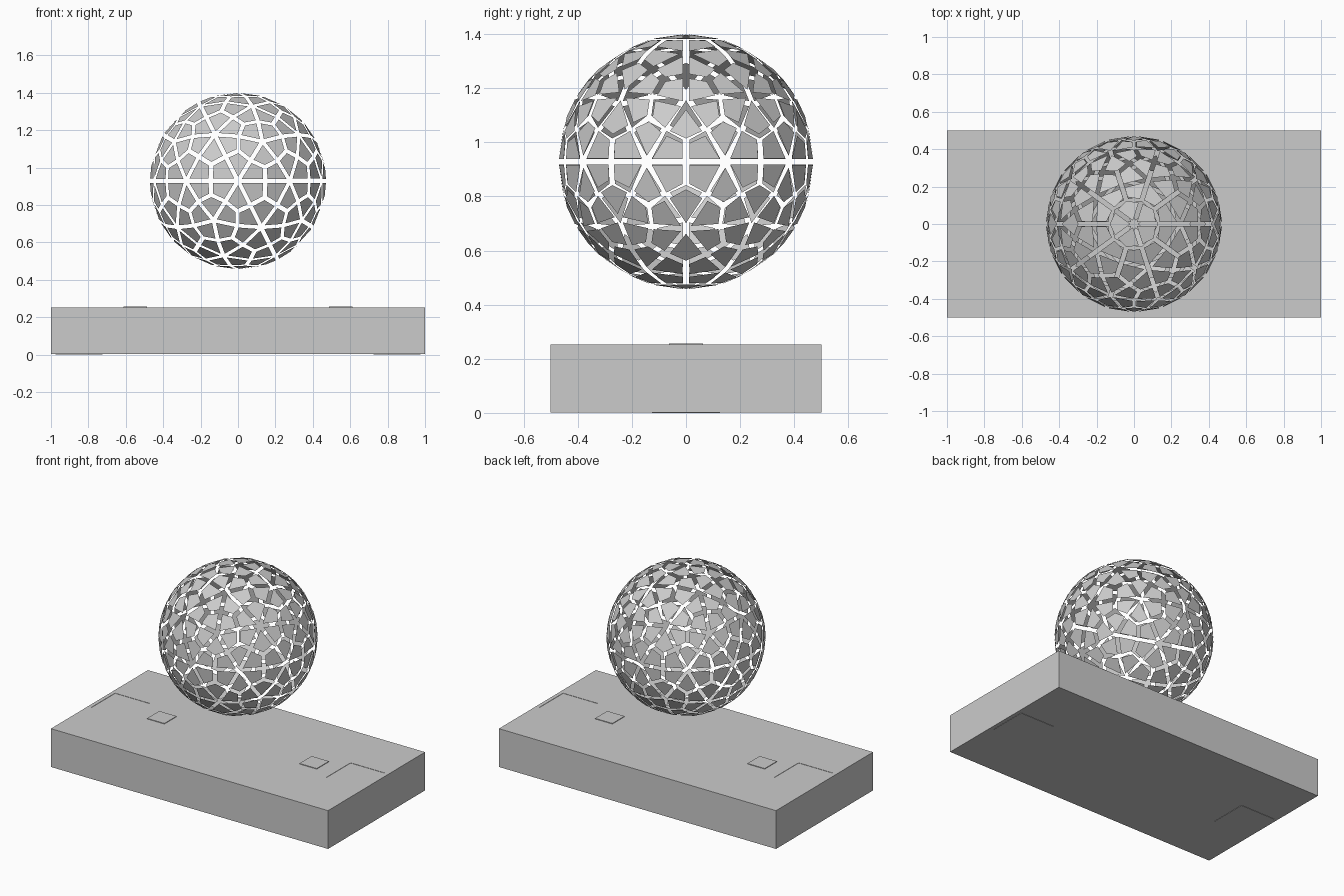
import bpy, bmesh
from mathutils import Vector

if "Cube" in bpy.data.objects:
    bpy.data.objects.remove(bpy.data.objects["Cube"])

RADIUS = 0.473
CENTRE = Vector((0, 0, 0.928))
PANEL_SCALE = 0.78

grey = bpy.data.materials.new("light_grey")
grey.diffuse_color = (0.6, 0.6, 0.6, 1)
grey.use_nodes = True
grey.node_tree.nodes["Principled BSDF"].inputs["Base Color"].default_value = grey.diffuse_color


def add_object(name, bm):
    mesh = bpy.data.meshes.new(name)
    bm.to_mesh(mesh)
    bm.free()
    mesh.materials.append(grey)
    obj = bpy.data.objects.new(name, mesh)
    bpy.context.collection.objects.link(obj)
    return obj


def box(name, x, y, z):
    """Box from (min, max) pairs on each axis."""
    bm = bmesh.new()
    bmesh.ops.create_cube(bm, size=1)
    for v in bm.verts:
        v.co = Vector([(lo + hi) / 2 + c * (hi - lo)
                       for c, (lo, hi) in zip(v.co, (x, y, z))])
    return add_object(name, bm)


# Slab base
base = box("base", (-1, 1), (-0.5, 0.5), (0.002, 0.252))

for side, cx in (("left", -0.85), ("right", 0.85)):
    # Shallow square recess in the top, matching foot pad underneath
    span = (cx - 0.125, cx + 0.125)
    cutter = box(side + "_recess_cutter", span, (-0.125, 0.125), (0.25, 0.3))
    cutter.hide_render = True
    cutter.hide_viewport = True
    cut = base.modifiers.new(side + "_recess", 'BOOLEAN')
    cut.operation = 'DIFFERENCE'
    cut.solver = 'EXACT'
    cut.object = cutter
    box(side + "_foot_pad", span, (-0.125, 0.125), (0, 0.004))

for side, cx in (("left", -0.55), ("right", 0.55)):
    # Small raised square plate
    box(side + "_top_plate", (cx - 0.0625, cx + 0.0625),
        (-0.0625, 0.0625), (0.248, 0.256))

# Floating globe: every triangle of a geodesic sphere split into three
# separate kite panels with gaps between them
source = bmesh.new()
bmesh.ops.create_icosphere(source, subdivisions=2, radius=RADIUS)
panels = bmesh.new()


def on_sphere(*points):
    return sum(points, Vector()).normalized() * RADIUS


for face in source.faces:
    tri = [v.co for v in face.verts]
    middle = on_sphere(*tri)
    for i in range(3):
        a, b, c = tri[i], tri[(i + 1) % 3], tri[i - 1]
        kite = [a, on_sphere(a, b), middle, on_sphere(a, c)]
        mid = sum(kite, Vector()) / 4
        panels.faces.new([panels.verts.new(CENTRE + mid + (p - mid) * PANEL_SCALE)
                          for p in kite])
source.free()
add_object("globe_panels", panels)
